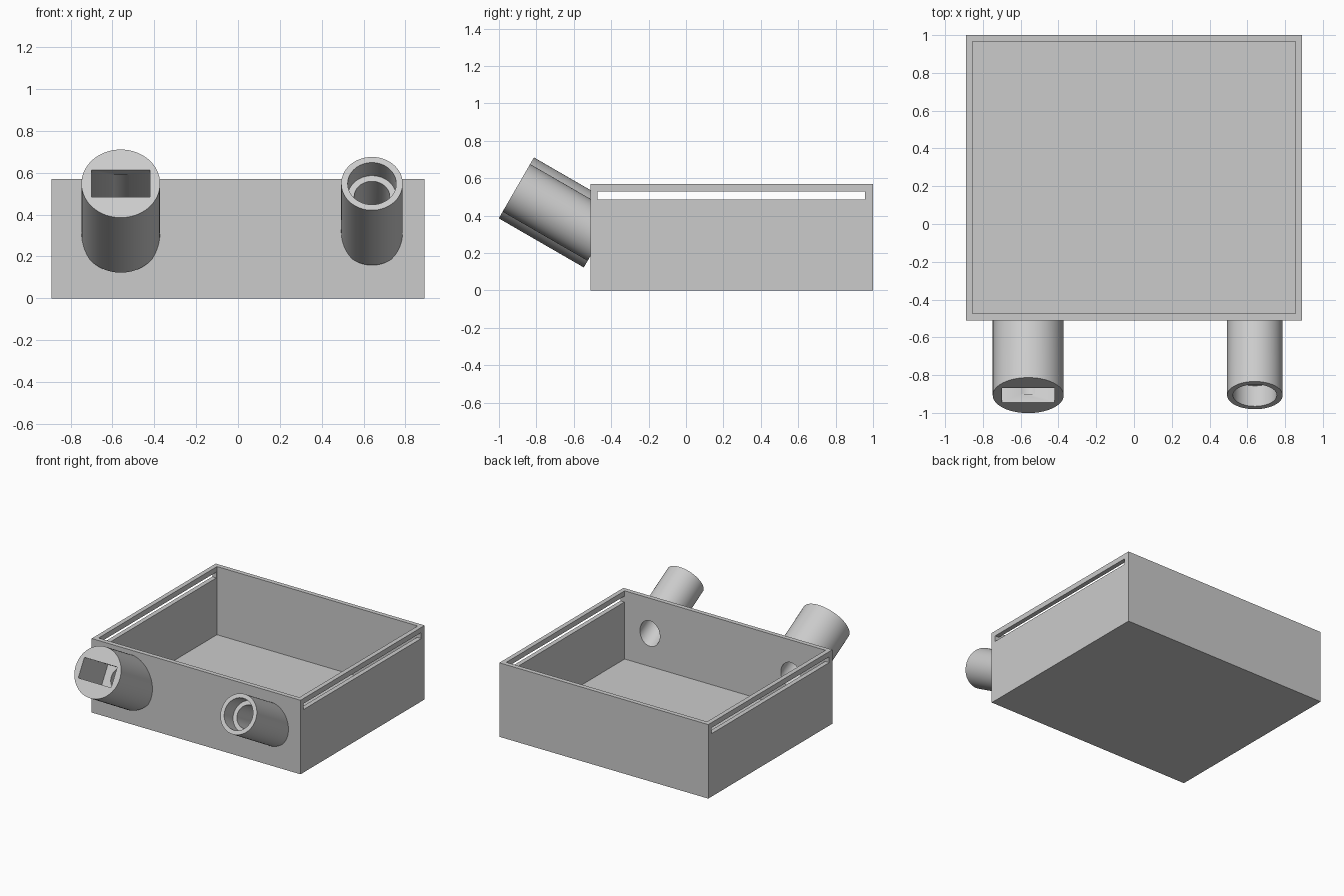
import bpy
from math import radians, cos, sin
from mathutils import Vector

default = bpy.data.objects.get("Cube")
if default:
    bpy.data.objects.remove(default, do_unlink=True)

grey = bpy.data.materials.new("plain grey")
grey.use_nodes = True
COLOUR = (0.6, 0.6, 0.6, 1)
grey.diffuse_color = COLOUR
grey.node_tree.nodes["Principled BSDF"].inputs["Base Color"].default_value = COLOUR

TILT = radians(30)
OUT = Vector((0, -cos(TILT), sin(TILT)))   # direction the spouts point
MOUTH_Y, MOUTH_Z = -0.907, 0.548           # centre of both spout mouths
WALL = 0.035


def finish(name):
    ob = bpy.context.object
    ob.name = name
    ob.data.materials.append(grey)
    return ob


def block(name, low, high):
    low, high = Vector(low), Vector(high)
    bpy.ops.mesh.primitive_cube_add(size=1, location=(low + high) / 2)
    bpy.context.object.scale = high - low
    return finish(name)


def along_spout(name, x, start, end, radius=None, size=None):
    """Cylinder or bar on the spout axis, at depths measured from the mouth."""
    centre = Vector((x, MOUTH_Y, MOUTH_Z)) - OUT * (start + end) / 2
    place = dict(location=centre, rotation=(radians(90) - TILT, 0, 0))
    if radius:
        bpy.ops.mesh.primitive_cylinder_add(
            vertices=64, radius=radius, depth=end - start, **place)
    else:
        bpy.ops.mesh.primitive_cube_add(size=1, **place)
        bpy.context.object.scale = (*size, end - start)
    return finish(name)


def cut(target, cutters):
    bpy.ops.object.select_all(action='DESELECT')
    bpy.context.view_layer.objects.active = target
    target.select_set(True)
    for cutter in cutters:
        cutter.hide_render = True
        mod = target.modifiers.new("cut", 'BOOLEAN')
        mod.operation = 'DIFFERENCE'
        mod.solver = 'EXACT'
        mod.object = cutter
        bpy.ops.object.modifier_apply(modifier=mod.name)
        bpy.data.objects.remove(cutter, do_unlink=True)
    bpy.ops.object.shade_smooth_by_angle(angle=radians(30))


BIG_X, SMALL_X, BORE = -0.56, 0.64, 0.085

# Open tray with a long slot through both side walls and two slanted holes
tray = block("tray", (-0.89, -0.51, 0), (0.89, 1, 0.57))
cut(tray, [
    block("cavity", (-0.89 + WALL, -0.51 + WALL, 0.045), (0.89 - WALL, 1 - WALL, 0.8)),
    block("side_slots", (-1.2, -0.472, 0.485), (1.2, 0.958, 0.53)),
    along_spout("big_hole", BIG_X, 0.2, 0.7, radius=BORE),
    along_spout("small_hole", SMALL_X, 0.2, 0.7, radius=BORE),
])


def spout(name, x, radius, recess):
    tube = along_spout(name, x, 0, 0.525, radius=radius)
    cut(tube, [
        recess,
        along_spout("bore", x, 0.05, 0.8, radius=BORE),
        block("trim", (x - 0.4, -0.49, -0.3), (x + 0.4, 0.5, 1)),
    ])


# Wide spout with a rectangular socket
spout("wide_spout", BIG_X, 0.188,
      along_spout("socket", BIG_X, -0.1, 0.33, size=(0.28, 0.15)))
# Narrow spout with a stepped round socket
spout("narrow_spout", SMALL_X, 0.147,
      along_spout("step", SMALL_X, -0.1, 0.125, radius=0.116))
